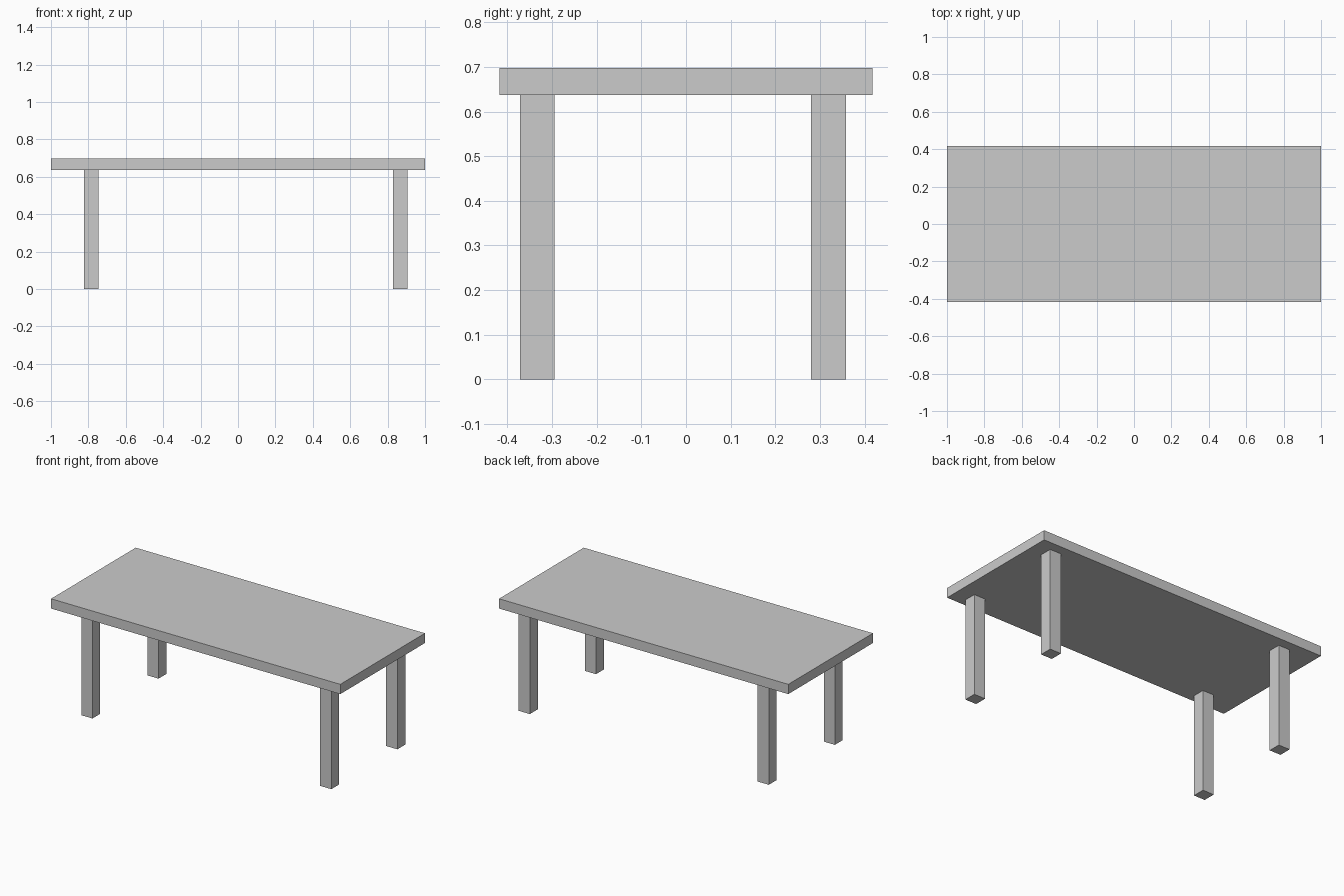
import bpy

if "Cube" in bpy.data.objects:
    bpy.data.objects.remove(bpy.data.objects["Cube"])


def box(name, x, y, z):
    """Axis-aligned box from (min, max) ranges."""
    bpy.ops.mesh.primitive_cube_add(size=1, location=[sum(r) / 2 for r in (x, y, z)])
    ob = bpy.context.object
    ob.name = name
    ob.scale = [r[1] - r[0] for r in (x, y, z)]
    bpy.ops.object.transform_apply(location=False, rotation=False, scale=True)
    return ob


TOP_Z, UNDER_Z = 0.698, 0.637

# Table top
box("table_top", (-1, 1), (-0.418, 0.418), (UNDER_Z, TOP_Z))

# Four square legs, set slightly off-centre under the top
leg_x = {"left": (-0.823, -0.746), "right": (0.829, 0.906)}
leg_y = {"front": (-0.372, -0.295), "back": (0.280, 0.358)}
for side, x in leg_x.items():
    for end, y in leg_y.items():
        box(f"{end}_{side}_leg", x, y, (0, UNDER_Z))
